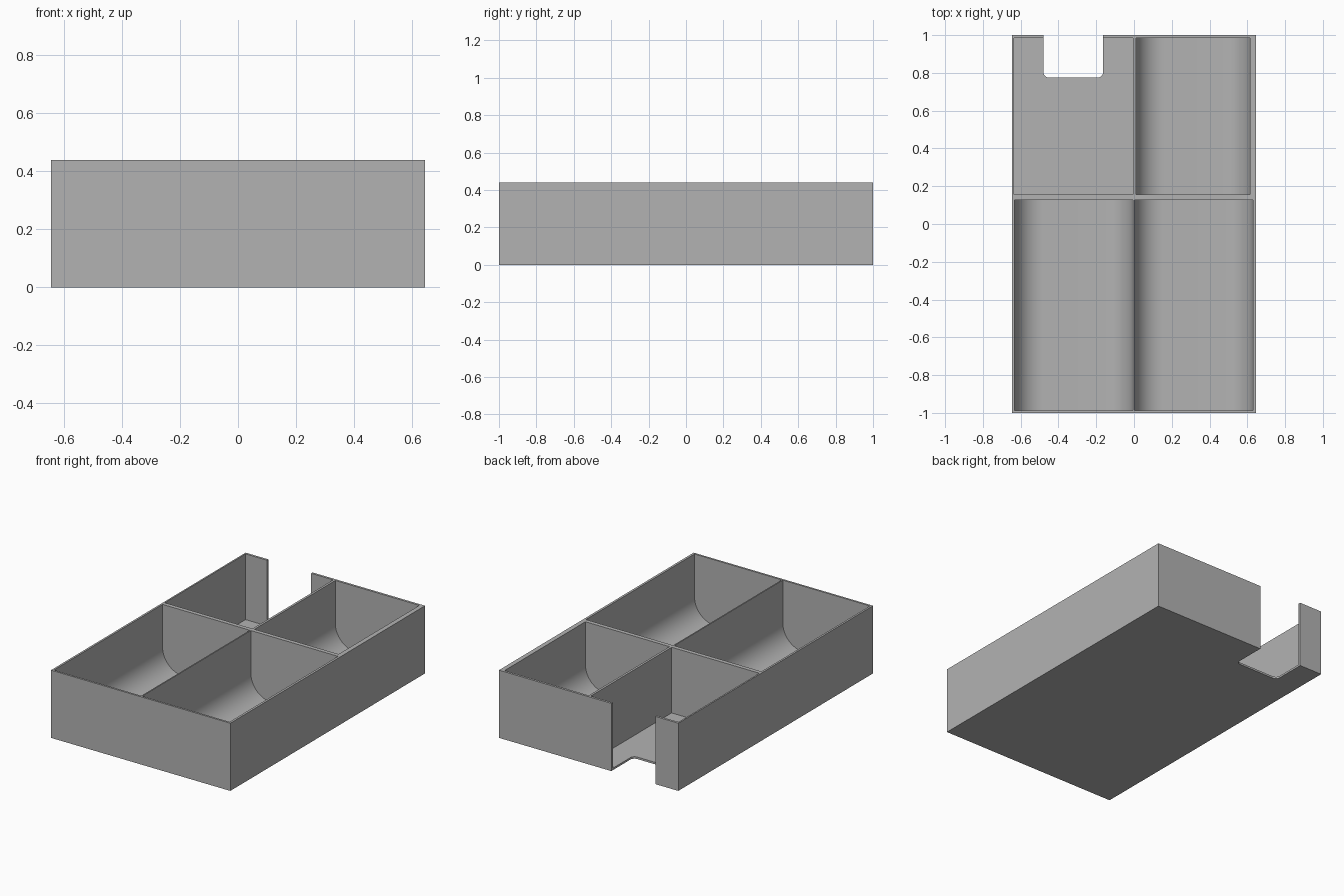
import bpy
import bmesh
from math import radians, sin, cos

if "Cube" in bpy.data.objects:
    bpy.data.objects.remove(bpy.data.objects["Cube"], do_unlink=True)

HALF_W, HALF_L, HEIGHT = 0.645, 1.0, 0.44
FLOOR, SCOOP = 0.013, 0.15

grey = bpy.data.materials.new("plain grey")
grey.use_nodes = True
colour = (0.45, 0.45, 0.45, 1)
grey.diffuse_color = colour
grey.node_tree.nodes["Principled BSDF"].inputs["Base Color"].default_value = colour


def prism(name, points, offset):
    """Extrude a closed outline of 3D points by an offset vector."""
    bm = bmesh.new()
    face = bm.faces.new([bm.verts.new(p) for p in points])
    new = bmesh.ops.extrude_face_region(bm, geom=[face])["geom"]
    bmesh.ops.translate(bm, vec=offset, verts=[v for v in new if isinstance(v, bmesh.types.BMVert)])
    bmesh.ops.recalc_face_normals(bm, faces=bm.faces)
    mesh = bpy.data.meshes.new(name)
    bm.to_mesh(mesh)
    bm.free()
    mesh.materials.append(grey)
    obj = bpy.data.objects.new(name, mesh)
    bpy.context.collection.objects.link(obj)
    return obj


def round_bottom(left, right, low, high, radius, steps):
    """Rectangle outline whose two lower corners are rounded."""
    outline = [(right, high), (left, high)]
    if not radius:
        return outline + [(left, low), (right, low)]
    for centre, start in ((left + radius, 180), (right - radius, 270)):
        for i in range(steps + 1):
            a = radians(start + 90 * i / steps)
            outline.append((centre + radius * cos(a), low + radius + radius * sin(a)))
    return outline


# Solid outer block
tray = prism("divided_tray", [(x, y, 0) for x, y in (
    (-HALF_W, -HALF_L), (HALF_W, -HALF_L), (HALF_W, HALF_L), (-HALF_W, HALF_L))], (0, 0, HEIGHT))

# Compartments: left, right, front, back, scoop radius
compartments = {
    "front_right_pocket": (-0.632, -0.005, -0.987, 0.128, SCOOP),
    "front_left_pocket": (0.003, 0.63, -0.987, 0.128, SCOOP),
    "back_left_pocket": (0.01, 0.615, 0.155, 0.985, SCOOP),
    "back_right_pocket": (-0.635, -0.005, 0.155, 0.985, 0),
}
cutters = []
for name, (left, right, front, back, radius) in compartments.items():
    outline = round_bottom(left, right, FLOOR, HEIGHT + 0.1, radius, 16)
    cutters.append(prism(name, [(x, front, z) for x, z in outline], (0, back - front, 0)))

# Rounded notch through the back wall and floor
outline = round_bottom(-0.48, -0.163, 0.775, HALF_L + 0.1, 0.03, 8)
cutters.append(prism("back_notch", [(x, y, -0.1) for x, y in outline], (0, 0, HEIGHT + 0.2)))

# Carve, then bake the result
for cutter in cutters:
    cutter.hide_render = True
    mod = tray.modifiers.new(cutter.name, "BOOLEAN")
    mod.operation = "DIFFERENCE"
    mod.solver = "EXACT"
    mod.object = cutter

bpy.ops.object.select_all(action="DESELECT")
tray.select_set(True)
bpy.context.view_layer.objects.active = tray
for mod in list(tray.modifiers):
    bpy.ops.object.modifier_apply(modifier=mod.name)
for cutter in cutters:
    bpy.data.objects.remove(cutter, do_unlink=True)

# Smooth scoops, crisp edges
bpy.ops.object.shade_smooth_by_angle(angle=radians(30))
